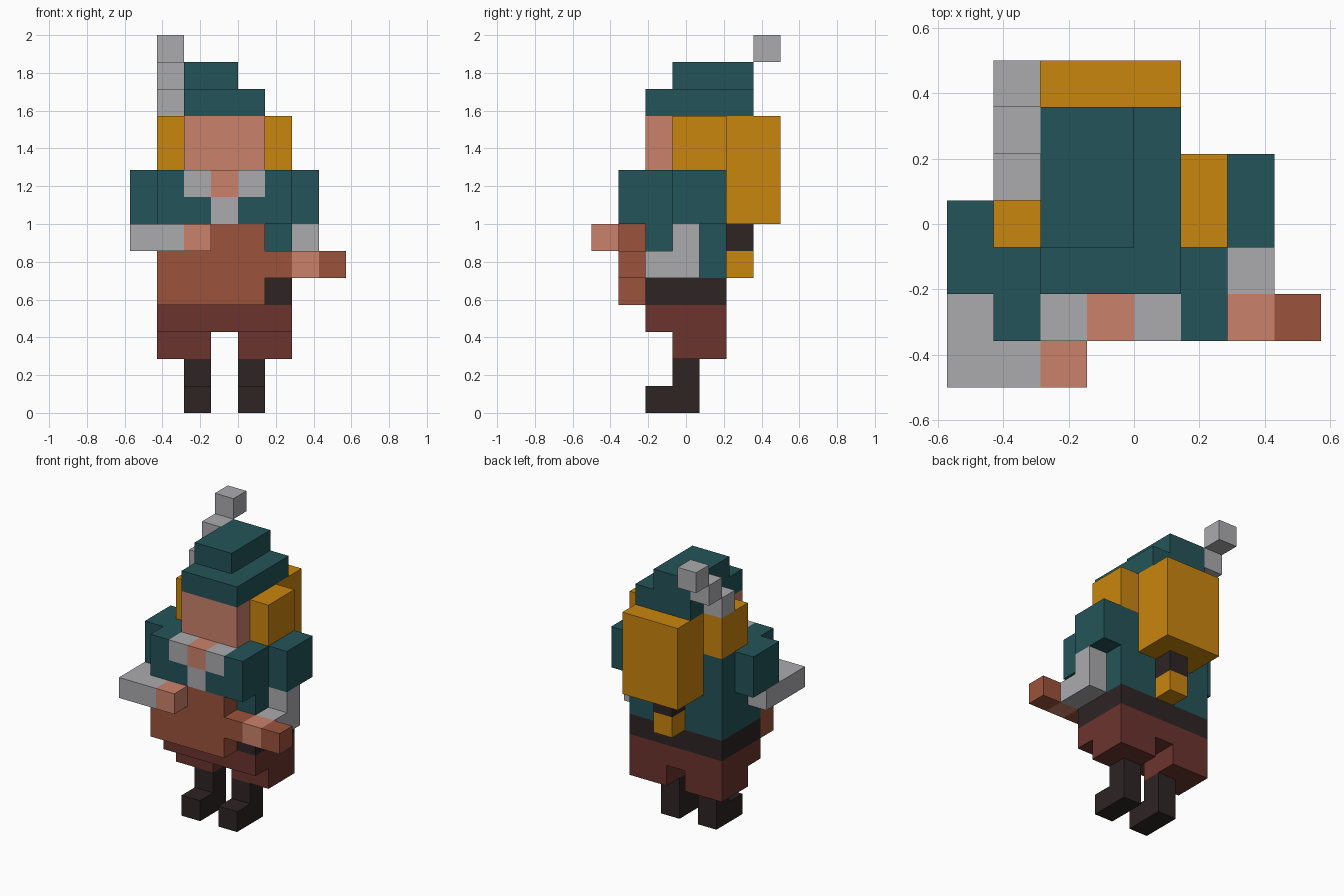
import bpy
import bmesh
from mathutils import Matrix, Vector

if "Cube" in bpy.data.objects:
    bpy.data.objects.remove(bpy.data.objects["Cube"])

U = 1 / 7  # one block; the figure is 14 blocks tall


def linear(c):
    c /= 255
    return c / 12.92 if c <= 0.04045 else ((c + 0.055) / 1.055) ** 2.4


def material(name, r, g, b):
    m = bpy.data.materials.new(name)
    m.diffuse_color = (linear(r), linear(g), linear(b), 1)
    m.use_nodes = True
    m.node_tree.nodes["Principled BSDF"].inputs["Base Color"].default_value = m.diffuse_color
    return m


TEAL = material("teal cloth", 36, 84, 88)
GREY = material("pale grey cloth", 171, 170, 174)
GOLD = material("golden hair", 201, 134, 14)
SKIN = material("skin", 203, 130, 107)
BROWN = material("brown leather", 156, 83, 60)
MAROON = material("maroon cloth", 108, 52, 46)
DARK = material("dark leather", 46, 36, 36)


def part(name, mat, *boxes):
    """One object made of boxes, each (x0, x1, y0, y1, z0, z1) in blocks."""
    bm = bmesh.new()
    for x0, x1, y0, y1, z0, z1 in boxes:
        size = Vector((x1 - x0, y1 - y0, z1 - z0)) * U
        mid = Vector((x0 + x1, y0 + y1, z0 + z1)) * U / 2
        bmesh.ops.create_cube(bm, size=1, matrix=Matrix.LocRotScale(mid, None, size))
    mesh = bpy.data.meshes.new(name)
    bm.to_mesh(mesh)
    bm.free()
    mesh.materials.append(mat)
    obj = bpy.data.objects.new(name, mesh)
    bpy.context.collection.objects.link(obj)


def pair(name, mat, *boxes):
    """A part and its mirror image about the body's centre line, x = -0.5."""
    part("right_" + name, mat, *boxes)
    part("left_" + name, mat, *[(-1 - b[1], -1 - b[0], *b[2:]) for b in boxes])


# Legs and clothes below the waist
pair("boot", DARK, (0, 1, -1.5, 0.5, 0, 1), (0, 1, -0.5, 0.5, 1, 2))
part("trouser_seat", MAROON, (-3, 2, -1.5, 1.5, 3, 4))
pair("trouser_leg", MAROON, (0, 2, -0.5, 1.5, 2, 3))
part("belt", DARK, (-3, 2, -1.5, 1.5, 4, 5))

# Torso, apron, chest and collar
part("tunic", TEAL, (-3, 2, -1.5, 1.5, 5, 9))
part("apron", BROWN, (-3, 1, -2.5, -1.5, 4, 7))
pair("chest", TEAL, (1, 2, -2.5, -1.5, 7, 9), (0, 1, -2.5, -1.5, 7, 8))
pair("collar", GREY, (0, 1, -2.5, -1.5, 8, 9))
part("collar_front", GREY, (-1, 0, -2.5, -1.5, 7, 8))
part("neck", SKIN, (-1, 0, -2.5, -1.5, 8, 9))

# Arm on the -x side, folded across the front
part("left_sleeve", TEAL, (-4, -3, -1.5, 0.5, 7, 9))
part("left_forearm", GREY, (-4, -3, -3.5, -0.5, 6, 7), (-3, -2, -3.5, -2.5, 6, 7))
part("left_hand", SKIN, (-2, -1, -3.5, -2.5, 6, 7))

# Arm on the +x side, holding a handle
part("right_sleeve", TEAL, (2, 3, -0.5, 1.5, 7, 9))
part("right_forearm", GREY, (2, 3, -0.5, 0.5, 5, 7), (2, 3, -1.5, -0.5, 5, 6))
part("right_hand", SKIN, (2, 3, -2.5, -1.5, 5, 6))
part("handle", BROWN, (1, 2, -2.5, -1.5, 5, 6), (3, 4, -2.5, -1.5, 5, 6))

# Head, hair and tied-back tail
part("face", SKIN, (-2, 1, -1.5, -0.5, 9, 11))
part("hair", GOLD, (-3, 2, -0.5, 1.5, 9, 11))
part("hair_tail", GOLD, (-2, 1, 1.5, 3.5, 7, 11))
part("hair_tie", DARK, (-1, 0, 1.5, 2.5, 6, 7))
part("hair_tip", GOLD, (-1, 0, 1.5, 2.5, 5, 6))

# Cap with a plume of stepped blocks
part("cap", TEAL, (-2, 1, -1.5, 2.5, 11, 12), (-2, 0, -0.5, 2.5, 12, 13))
part("plume", GREY, *[(-3, -2, 0.5 + i, 1.5 + i, 11 + i, 12 + i) for i in range(3)])
